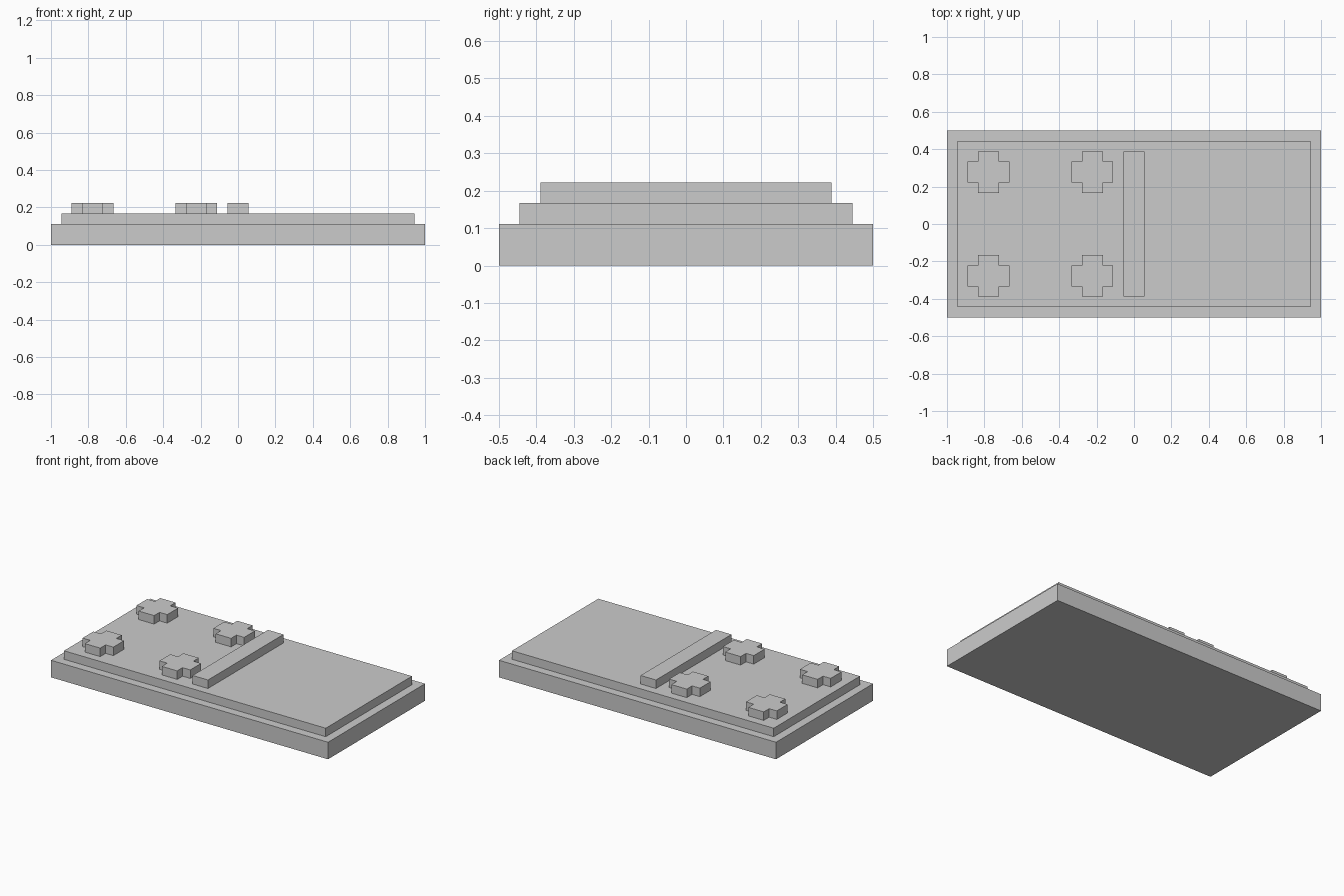
import bpy, bmesh

if "Cube" in bpy.data.objects:
    bpy.data.objects.remove(bpy.data.objects["Cube"])

U = 1 / 18  # grid module of the tile


def prism(name, outline, z0, z1):
    """Extrude a closed outline (in modules) from z0 to z1."""
    bm = bmesh.new()
    face = bm.faces.new([bm.verts.new((x * U, y * U, z0 * U)) for x, y in outline])
    top = bmesh.ops.extrude_face_region(bm, geom=[face])["geom"]
    verts = [v for v in top if isinstance(v, bmesh.types.BMVert)]
    bmesh.ops.translate(bm, verts=verts, vec=(0, 0, (z1 - z0) * U))
    bmesh.ops.recalc_face_normals(bm, faces=bm.faces)
    mesh = bpy.data.meshes.new(name)
    bm.to_mesh(mesh)
    bm.free()
    obj = bpy.data.objects.new(name, mesh)
    bpy.context.collection.objects.link(obj)
    return obj


def rect(hx, hy):
    return [(-hx, -hy), (hx, -hy), (hx, hy), (-hx, hy)]


# Stepped tile body and centre divider
prism("tile_base", rect(18, 9), 0, 2)
prism("tile_face", rect(17, 8), 2, 3)
prism("divider_bar", rect(1, 7), 3, 4)

# Four cross-shaped pips on the left half
cross = [(-1, -2), (1, -2), (1, -1), (2, -1), (2, 1), (1, 1),
         (1, 2), (-1, 2), (-1, 1), (-2, 1), (-2, -1), (-1, -1)]
for i, cx in enumerate((-14, -4)):
    for j, cy in enumerate((-5, 5)):
        prism(f"pip_{i}_{j}", [(cx + x, cy + y) for x, y in cross], 3, 4)
